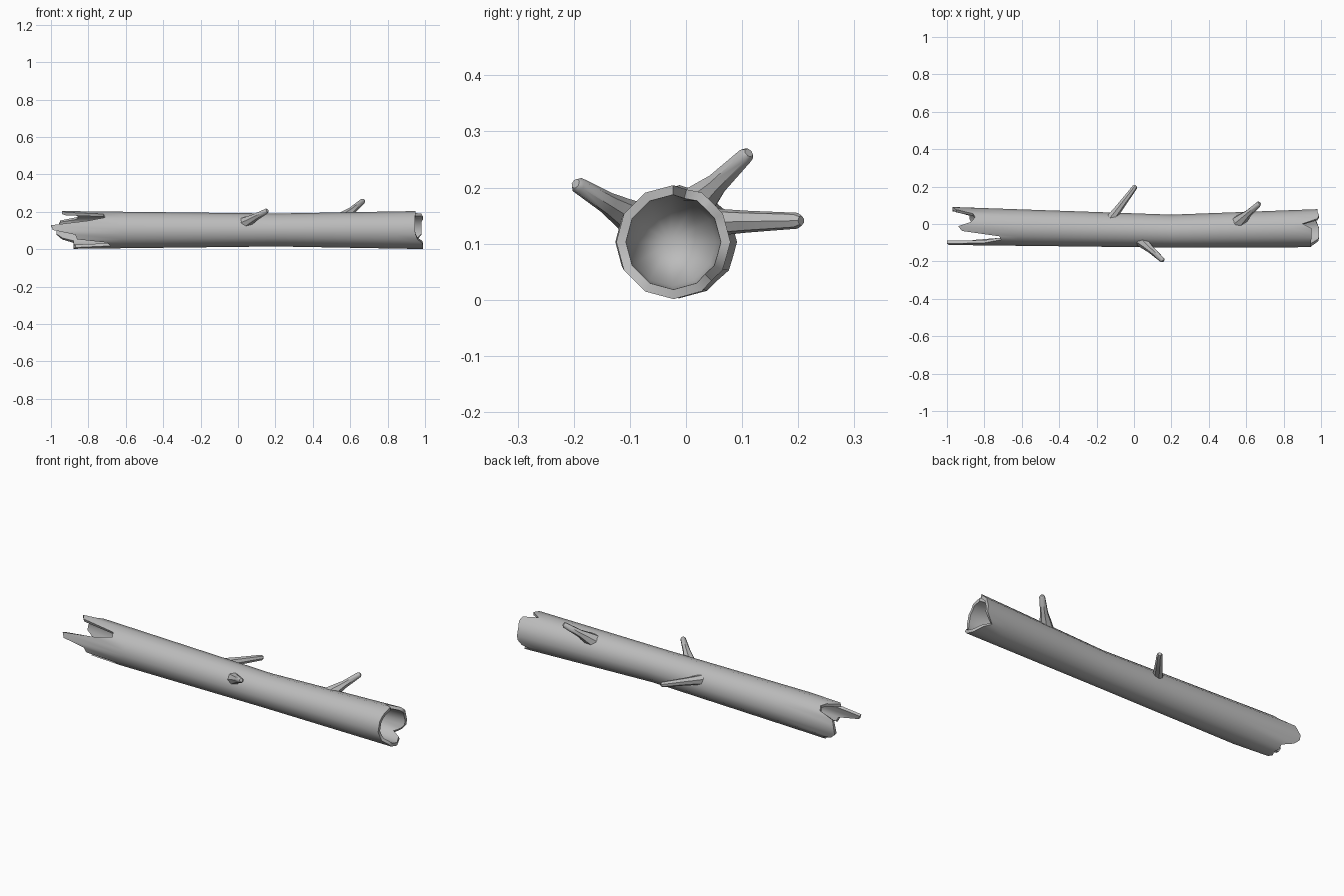
import bpy, bmesh
from math import cos, sin, tau, pi
from mathutils import Vector

cube = bpy.data.objects.get("Cube")
if cube:
    bpy.data.objects.remove(cube)

wood = bpy.data.materials.new("grey wood")
wood.use_nodes = True
wood.diffuse_color = (0.5, 0.5, 0.5, 1)
wood.node_tree.nodes["Principled BSDF"].inputs["Base Color"].default_value = (0.5, 0.5, 0.5, 1)

SIDES = 24
WALL = 0.017
# broken edge of each end, going round from the back over the top to the front
LEFT = [-.97, -.96, -.95, -.86, -.85, -.87, -.94, -.92, -.72, -.71, -.80, -1,
        -.99, -.87, -.86, -.70, -.68, -.87, -.88, -.87, -.88, -.88, -.94, -.97]
RIGHT = [.98, .98, .98, .99, .98, .90, .95, .95, .95, .945, .945, .945,
         .945, .95, .96, .985, .99, .99, .99, .98, .97, .93, .96, .98]


def finish(name, bm, angle):
    bmesh.ops.recalc_face_normals(bm, faces=bm.faces)
    mesh = bpy.data.meshes.new(name)
    bm.to_mesh(mesh)
    bm.free()
    obj = bpy.data.objects.new(name, mesh)
    bpy.context.collection.objects.link(obj)
    mesh.materials.append(wood)
    bpy.ops.object.select_all(action='DESELECT')
    obj.select_set(True)
    bpy.context.view_layer.objects.active = obj
    bpy.ops.object.shade_smooth_by_angle(angle=angle)
    return obj


def log_point(x, i, inset=0.0, scale=1.0):
    """Point on the bent, twelve-sided trunk; odd columns sit mid-side."""
    t = min(1, abs(x - 0.2) / (1.2 if x < 0.2 else 0.8))
    centre_y = -0.038 + t * (0.028 if x < 0.2 else 0.016)
    radius = (0.088 + 0.014 * t - inset) * scale
    if i % 2:
        radius *= cos(pi / 12)
    a = tau * i / SIDES
    return Vector((x, centre_y + radius * cos(a), 0.103 + radius * sin(a)))


def bridge(bm, a, b):
    for i in range(len(a)):
        j = (i + 1) % len(a)
        bm.faces.new((a[i], a[j], b[j], b[i]))


# hollow trunk: inner left wall, outer bark, inner right wall
bm = bmesh.new()
rows = []
for xs, inset, scale in [
        ([-0.62] * SIDES, WALL, 1), (LEFT, WALL, 1), (LEFT, 0, 1),
        ([-0.62] * SIDES, 0, 1), ([-0.2] * SIDES, 0, 1), ([0.2] * SIDES, 0, 1),
        ([0.5] * SIDES, 0, 1), ([0.85] * SIDES, 0, 1),
        (RIGHT, 0, 1), (RIGHT, WALL, 1), ([0.85] * SIDES, WALL, 0.95)]:
    rows.append([bm.verts.new(log_point(x, i, inset, scale)) for i, x in enumerate(xs)])
for a, b in zip(rows, rows[1:]):
    bridge(bm, a, b)
# tapering floors of the two hollows
for ring, x in ((rows[0], -0.5), (rows[-1], 0.7)):
    tip = bm.verts.new(log_point(x, 0, scale=0))
    for i in range(SIDES):
        bm.faces.new((ring[i], ring[(i + 1) % SIDES], tip))
finish("hollow_log", bm, 0.9)


def branch(name, base, tip, flare):
    """Broken twig, flared where it leaves the trunk."""
    base, tip = Vector(base), Vector(tip)
    axis = tip - base
    u = axis.cross(Vector((0, 0, 1))).normalized()
    v = axis.cross(u).normalized()
    bm = bmesh.new()
    rings = []
    for t, r in ((-0.12, flare * 1.25), (0.12, flare), (0.4, 0.02), (0.95, 0.0145), (1, 0.009)):
        rings.append([bm.verts.new(base + axis * t + r * (u * cos(tau * k / 7) + v * sin(tau * k / 7)))
                      for k in range(7)])
    for a, b in zip(rings, rings[1:]):
        bridge(bm, a, b)
    bm.faces.new(rings[0])
    bm.faces.new(rings[-1])
    finish(name, bm, 0.8)


branch("front_branch", (0.05, -0.1, 0.148), (0.157, -0.197, 0.207), 0.027)
branch("back_branch", (-0.115, 0.04, 0.138), (0.01, 0.205, 0.141), 0.024)
branch("top_branch", (0.57, 0.02, 0.172), (0.672, 0.112, 0.262), 0.03)
